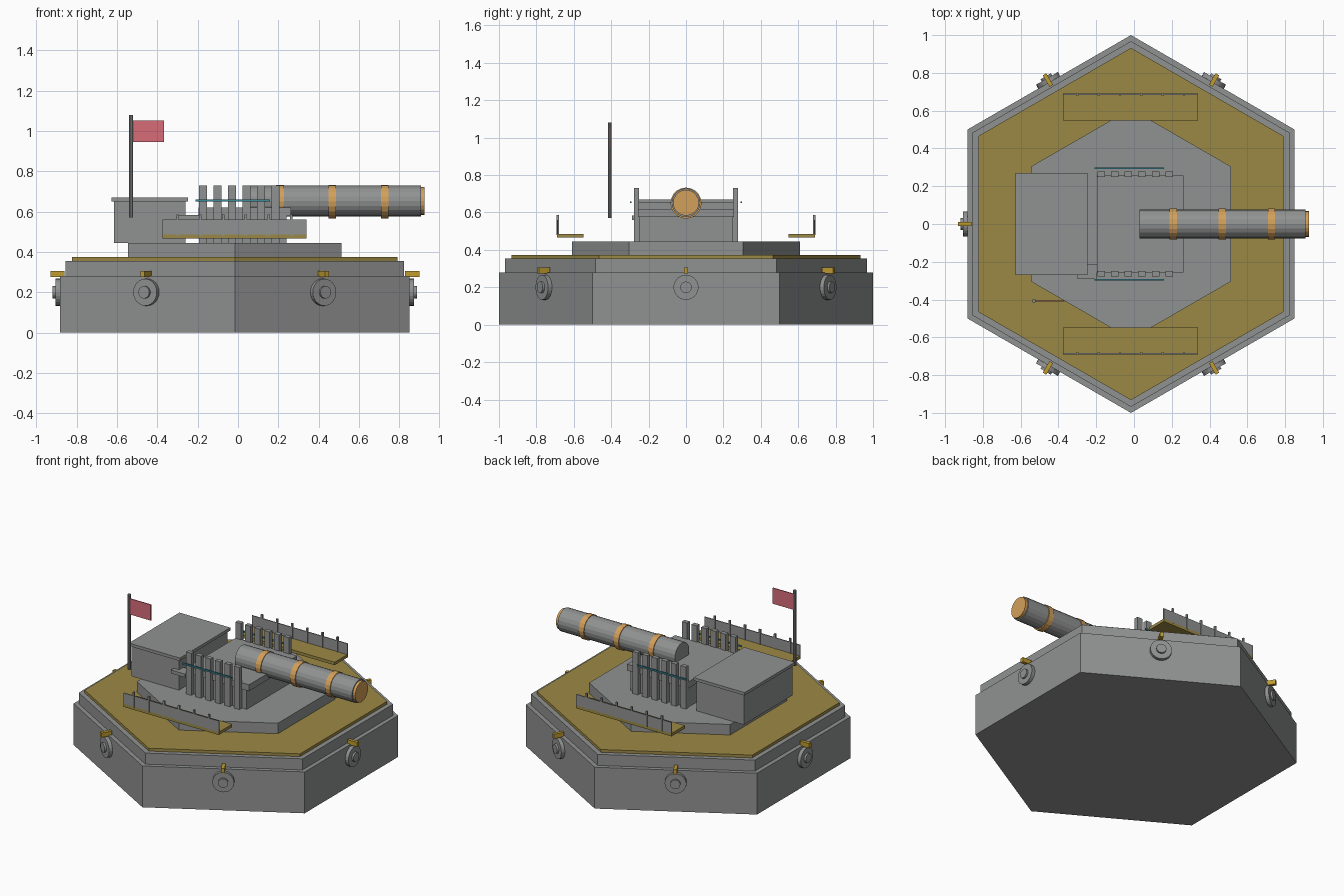
import bpy, math
from mathutils import Matrix, Vector

if "Cube" in bpy.data.objects:
    bpy.data.objects.remove(bpy.data.objects["Cube"], do_unlink=True)


def material(name, rgb):
    m = bpy.data.materials.new(name)
    m.use_nodes = True
    m.diffuse_color = (*rgb, 1)
    bsdf = next(n for n in m.node_tree.nodes if n.type == 'BSDF_PRINCIPLED')
    bsdf.inputs["Base Color"].default_value = (*rgb, 1)
    return m


GREY = material("steel grey", (0.28, 0.29, 0.285))
DECK = material("deck tan", (0.33, 0.25, 0.06))
BRASS = material("band orange", (0.65, 0.35, 0.1))
GOLD = material("bracket gold", (0.52, 0.33, 0.03))
TEAL = material("wire teal", (0.04, 0.27, 0.33))
RED = material("flag red", (0.68, 0.15, 0.19))
CX = -0.016  # hull centre


def finish(name, mat):
    ob = bpy.context.object
    ob.name = name
    ob.data.materials.append(mat)
    return ob


def box(name, mat, x, y, z):
    """Box from its three (low, high) ranges."""
    spans = (x, y, z)
    bpy.ops.mesh.primitive_cube_add(size=1)
    ob = finish(name, mat)
    size = [b - a for a, b in spans]
    mid = Vector([(a + b) / 2 for a, b in spans])
    ob.data.transform(Matrix.Translation(mid) @ Matrix.Diagonal((*size, 1)))
    return ob


def hexagon(name, mat, radius, z0, z1):
    """Hexagonal slab with corners on the y axis."""
    bpy.ops.mesh.primitive_cylinder_add(vertices=6, radius=radius, depth=z1 - z0,
                                        location=(CX, 0, (z0 + z1) / 2))
    return finish(name, mat)


def rod_x(name, mat, radius, x0, x1, z, sides=20):
    """Cylinder lying along x."""
    bpy.ops.mesh.primitive_cylinder_add(vertices=sides, radius=radius, depth=x1 - x0)
    ob = finish(name, mat)
    ob.data.transform(Matrix.Translation(((x0 + x1) / 2, 0, z)) @ Matrix.Rotation(math.pi / 2, 4, 'Y'))
    return ob


# Hull tiers and deck
hexagon("lower_hull", GREY, 1.0, 0, 0.28)
hexagon("upper_hull", GREY, 0.968, 0.28, 0.355)
hexagon("main_deck", DECK, 0.932, 0.355, 0.374)
hexagon("platform", GREY, 0.61, 0.374, 0.445)

# Cabin with overhanging roof
box("cabin", GREY, (-0.615, -0.26), (-0.26, 0.26), (0.445, 0.65))
box("cabin_roof", GREY, (-0.628, -0.247), (-0.27, 0.27), (0.65, 0.67))

# Gun mount
box("mount_base", GREY, (-0.19, 0.24), (-0.25, 0.25), (0.445, 0.577))
box("mount_top", GREY, (-0.195, 0.262), (-0.257, 0.257), (0.577, 0.62))
box("side_tab", GREY, (-0.3, -0.195), (-0.29, -0.215), (0.56, 0.583))

# Barrel, bands and muzzle
rod_x("barrel", GREY, 0.077, 0.03, 0.908, 0.652)
for i, x in enumerate((0.208, 0.467, 0.728)):
    rod_x(f"barrel_band_{i + 1}", BRASS, 0.083, x - 0.019, x + 0.019, 0.65)
rod_x("muzzle", BRASS, 0.069, 0.9, 0.926, 0.652)

for side, label in ((-1, "right"), (1, "left")):
    def across(a, b):
        return tuple(sorted((side * a, side * b)))

    # Upright fins and the wire beside them
    for i in range(6):
        x = -0.174 + 0.072 * i
        box(f"{label}_fin_{i + 1}", GREY, (x - 0.02, x + 0.02), across(0.25, 0.279), (0.445, 0.73))
    box(f"{label}_wire", TEAL, (-0.21, 0.158), across(0.292, 0.3), (0.65, 0.66))

    # Side walkway with railing
    box(f"{label}_walkway", DECK, (-0.375, 0.34), across(0.548, 0.69), (0.466, 0.486))
    box(f"{label}_rail", GREY, (-0.375, 0.34), across(0.684, 0.69), (0.48, 0.56))
    for i in range(6):
        x = -0.3 + 0.113 * i
        box(f"{label}_rail_post_{i + 1}", GREY, (x - 0.006, x + 0.006), across(0.68, 0.692), (0.48, 0.586))

# Porthole and bracket on every hull face
for i in range(6):
    parts = [
        rod_x(f"porthole_{i + 1}", GREY, 0.067, 0.85, 0.89, 0.2, 24),
        rod_x(f"porthole_hub_{i + 1}", GREY, 0.031, 0.85, 0.903, 0.2, 16),
        box(f"bracket_{i + 1}", GOLD, (0.845, 0.915), (-0.011, 0.011), (0.275, 0.306)),
    ]
    for ob in parts:
        ob.data.transform(Matrix.Translation((CX, 0, 0)) @ Matrix.Rotation(i * math.pi / 3, 4, 'Z'))

# Flag on its pole
bpy.ops.mesh.primitive_cylinder_add(vertices=10, radius=0.01, depth=0.51, location=(-0.53, -0.407, 0.825))
finish("flag_pole", GREY)
box("flag", RED, (-0.523, -0.367), (-0.41, -0.404), (0.945, 1.052))
